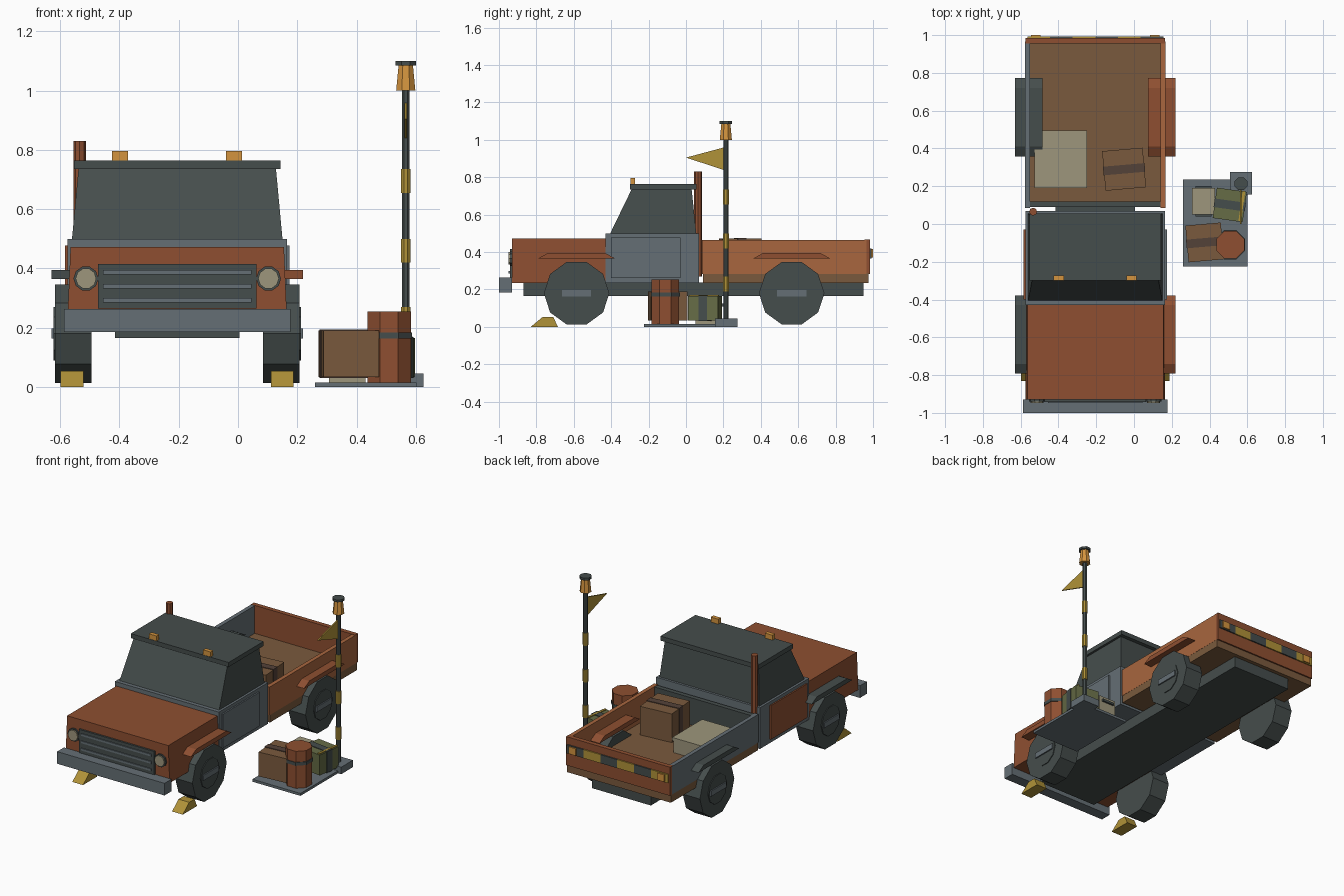
import bpy, bmesh, math
from mathutils import Matrix, Vector

if "Cube" in bpy.data.objects:
    bpy.data.objects.remove(bpy.data.objects["Cube"])


def material(name, r, g, b):
    m = bpy.data.materials.new(name)
    lin = [((c / 255 + 0.055) / 1.055) ** 2.4 for c in (r, g, b)]
    m.diffuse_color = (*lin, 1)
    m.use_nodes = True
    m.node_tree.nodes["Principled BSDF"].inputs["Base Color"].default_value = m.diffuse_color
    return m


RUST = material("rust_orange", 142, 79, 49)
FADED = material("faded_orange", 168, 102, 62)
STEEL = material("blue_grey_steel", 101, 111, 117)
DARK = material("charcoal", 69, 77, 76)
WOOD = material("wood_brown", 122, 90, 61)
STRAP = material("dark_strap", 84, 66, 57)
CREAM = material("cream", 157, 150, 124)
OLIVE = material("olive", 102, 108, 70)
YELLOW = material("hazard_yellow", 176, 146, 56)
AMBER = material("amber", 212, 148, 62)


def finish(name, bm, mat):
    bmesh.ops.recalc_face_normals(bm, faces=bm.faces)
    me = bpy.data.meshes.new(name)
    bm.to_mesh(me)
    bm.free()
    me.materials.append(mat)
    ob = bpy.data.objects.new(name, me)
    bpy.context.collection.objects.link(ob)
    return ob


def loft(name, rings, mat):
    """Join closed rings of points, capping both ends."""
    bm = bmesh.new()
    loops = [[bm.verts.new(p) for p in ring] for ring in rings]
    for a, b in zip(loops, loops[1:]):
        for i in range(len(a)):
            j = (i + 1) % len(a)
            bm.faces.new((a[i], a[j], b[j], b[i]))
    bm.faces.new(loops[0])
    bm.faces.new(loops[-1])
    return finish(name, bm, mat)


def block(name, x, y, z, mat, top_x=None, top_y=None, turn=0):
    """Box from ranges; the top may have its own ranges; turn in degrees about z."""
    tx, ty = top_x or x, top_y or y
    c = Vector(((x[0] + x[1]) / 2, (y[0] + y[1]) / 2, 0))
    rot = Matrix.Translation(c) @ Matrix.Rotation(math.radians(turn), 4, 'Z') @ Matrix.Translation(-c)
    rings = []
    for (x0, x1), (y0, y1), h in ((x, y, z[0]), (tx, ty, z[1])):
        rings.append([rot @ Vector(p) for p in
                      ((x0, y0, h), (x1, y0, h), (x1, y1, h), (x0, y1, h))])
    return loft(name, rings, mat)


def drum(name, centre, r0, r1, span, sides, mat, axis='Z', phase=0.0):
    """Tapered cylinder; centre gives the two coordinates across the axis."""
    rings = []
    for r, h in ((r0, span[0]), (r1, span[1])):
        ring = []
        for i in range(sides):
            t = phase + 2 * math.pi * i / sides
            u, v = centre[0] + r * math.cos(t), centre[1] + r * math.sin(t)
            ring.append({'X': (h, u, v), 'Y': (u, h, v), 'Z': (u, v, h)}[axis])
        rings.append(ring)
    return loft(name, rings, mat)


MID = -0.205  # truck centre line
BODY = (MID - 0.37, MID + 0.37)


def across(side, a, b):
    """x range from distances a, b off the truck centre line."""
    return tuple(sorted((MID + side * a, MID + side * b)))


# chassis, bonnet, bumper
block("chassis", (-0.415, 0.005), (-0.87, 0.95), (0.165, 0.237), DARK)
block("bonnet", BODY, (-0.93, -0.43), (0.235, 0.473), RUST, top_x=(-0.565, 0.155))
block("front_bumper", (-0.587, 0.177), (-1.0, -0.93), (0.185, 0.263), STEEL)

# grille and headlights
block("grille", (-0.473, 0.063), (-0.942, -0.925), (0.265, 0.415), DARK)
for z in (0.293, 0.34, 0.387):
    block("grille_bar", (-0.455, 0.045), (-0.948, -0.94), (z - 0.007, z + 0.007), STEEL)
for s in (-1, 1):
    c = (MID + s * 0.308, 0.366)
    drum("headlight_ring", c, 0.042, 0.042, (-0.94, -0.92), 10, DARK, 'Y')
    drum("headlight_lens", c, 0.035, 0.035, (-0.948, -0.938), 10, CREAM, 'Y')

# cab
block("cab_lower", BODY, (-0.43, 0.07), (0.235, 0.5), STEEL)
block("cab_windows", (-0.56, 0.15), (-0.405, 0.055), (0.5, 0.737), DARK,
      top_x=(-0.538, 0.128), top_y=(-0.29, 0.03))
block("cab_roof", (-0.553, 0.143), (-0.3, 0.055), (0.735, 0.764), DARK)
block("left_door", across(-1, 0.365, 0.379), (-0.4, -0.03), (0.26, 0.478), RUST)
block("right_door", across(1, 0.365, 0.379), (-0.4, -0.03), (0.26, 0.478), STEEL)
for x in (-0.398, -0.013):
    block("roof_marker_lamp", (x - 0.027, x + 0.027), (-0.298, -0.272), (0.762, 0.796), AMBER)
drum("exhaust_stack", (-0.534, 0.065), 0.021, 0.021, (0.27, 0.83), 8, RUST)

# load bed
block("bed_floor", BODY, (0.09, 0.975), (0.235, 0.287), WOOD)
block("bed_front_wall", BODY, (0.09, 0.12), (0.285, 0.462), DARK)
block("left_bed_wall", across(-1, 0.345, 0.371), (0.085, 0.965), (0.284, 0.465), STEEL)
block("right_bed_wall", across(1, 0.345, 0.371), (0.085, 0.965), (0.284, 0.465), FADED)
block("tailgate", BODY, (0.955, 0.984), (0.283, 0.467), RUST)
for i in range(6):
    x = -0.565 + 0.12 * i
    block("tailgate_stripe", (x, x + 0.12), (0.98, 0.992), (0.365, 0.42), DARK if i % 2 else YELLOW)
for s in (-1, 1):
    c = MID + s * 0.315
    block("tail_lamp", (c - 0.025, c + 0.025), (0.985, 1.0), (0.37, 0.415), AMBER)

# wheels, hubs, fenders, wheel chocks
for s, side, mat in ((-1, "left", DARK), (1, "right", RUST)):
    for y, end in ((-0.585, "front"), (0.565, "rear")):
        tag = end + "_" + side
        drum(tag + "_wheel", (y, 0.18), 0.175, 0.175, across(s, 0.29, 0.412), 10, DARK, 'X')
        drum(tag + "_hub", (y, 0.18), 0.095, 0.095, across(s, 0.4, 0.417), 10, DARK, 'X')
        block(tag + "_hub_bar", across(s, 0.41, 0.425), (y - 0.078, y + 0.078), (0.163, 0.197), STEEL)
        block(tag + "_fender", across(s, 0.28, 0.425), (y - 0.207, y + 0.207), (0.365, 0.394), mat,
              top_y=(y - 0.155, y + 0.155))
    block(side + "_wheel_chock", across(s, 0.317, 0.393), (-0.83, -0.685), (0, 0.054), YELLOW,
          top_y=(-0.765, -0.71))


def carton(name, x, y, z, turn, mat, band):
    """Box with a strap wrapped round it along x."""
    block(name, x, y, z, mat, turn=turn)
    m = (y[0] + y[1]) / 2
    block(name + "_strap", (x[0] - 0.003, x[1] + 0.003), (m - 0.023, m + 0.023),
          (z[0] - 0.003, z[1] + 0.004), band, turn=turn)


# cargo in the bed
carton("bed_carton", (-0.16, 0.055), (0.185, 0.395), (0.288, 0.472), 5, WOOD, STRAP)
block("bed_crate", (-0.522, -0.255), (0.195, 0.49), (0.287, 0.37), CREAM)
block("bed_crate_lid", (-0.527, -0.248), (0.19, 0.495), (0.365, 0.385), CREAM)

# pallet with cargo
block("pallet", (0.26, 0.602), (-0.225, 0.235), (0, 0.016), STEEL)
carton("pallet_carton", (0.28, 0.468), (-0.195, 0.0), (0.034, 0.19), 5, WOOD, STRAP)
carton("olive_crate", (0.427, 0.587), (0.02, 0.182), (0.034, 0.165), -8, OLIVE, DARK)
block("olive_crate_label", (0.564, 0.578), (0.015, 0.175), (0.164, 0.17), YELLOW, turn=-8)
block("cream_crate", (0.307, 0.43), (0.05, 0.19), (0.015, 0.145), CREAM)
for y in (0.045, 0.195):
    block("cream_crate_handle", (0.325, 0.41), (y - 0.006, y + 0.006), (0.11, 0.125), DARK)
drum("barrel", (0.51, -0.11), 0.08, 0.08, (0.015, 0.254), 8, RUST, phase=math.pi / 8)
drum("barrel_band", (0.51, -0.11), 0.084, 0.084, (0.163, 0.184), 8, DARK, phase=math.pi / 8)

# marker pole with beacon and pennant
POLE = (0.566, 0.213)
block("pole_base", (0.507, 0.625), (0.155, 0.275), (0, 0.045), STEEL)
drum("pole", POLE, 0.014, 0.014, (0.04, 1.005), 8, DARK, phase=math.pi / 8)
for z in (0.19, 0.42, 0.655):
    drum("pole_band", POLE, 0.017, 0.017, (z, z + 0.08), 8, YELLOW, phase=math.pi / 8)
drum("beacon", POLE, 0.035, 0.026, (1.0, 1.087), 8, AMBER, phase=math.pi / 8)
drum("beacon_cap", POLE, 0.037, 0.037, (1.085, 1.1), 8, DARK, phase=math.pi / 8)
loft("pennant", [[(x, 0.205, 0.838), (x, 0.205, 0.96), (x, 0.0, 0.905)]
                 for x in (0.562, 0.57)], YELLOW)
